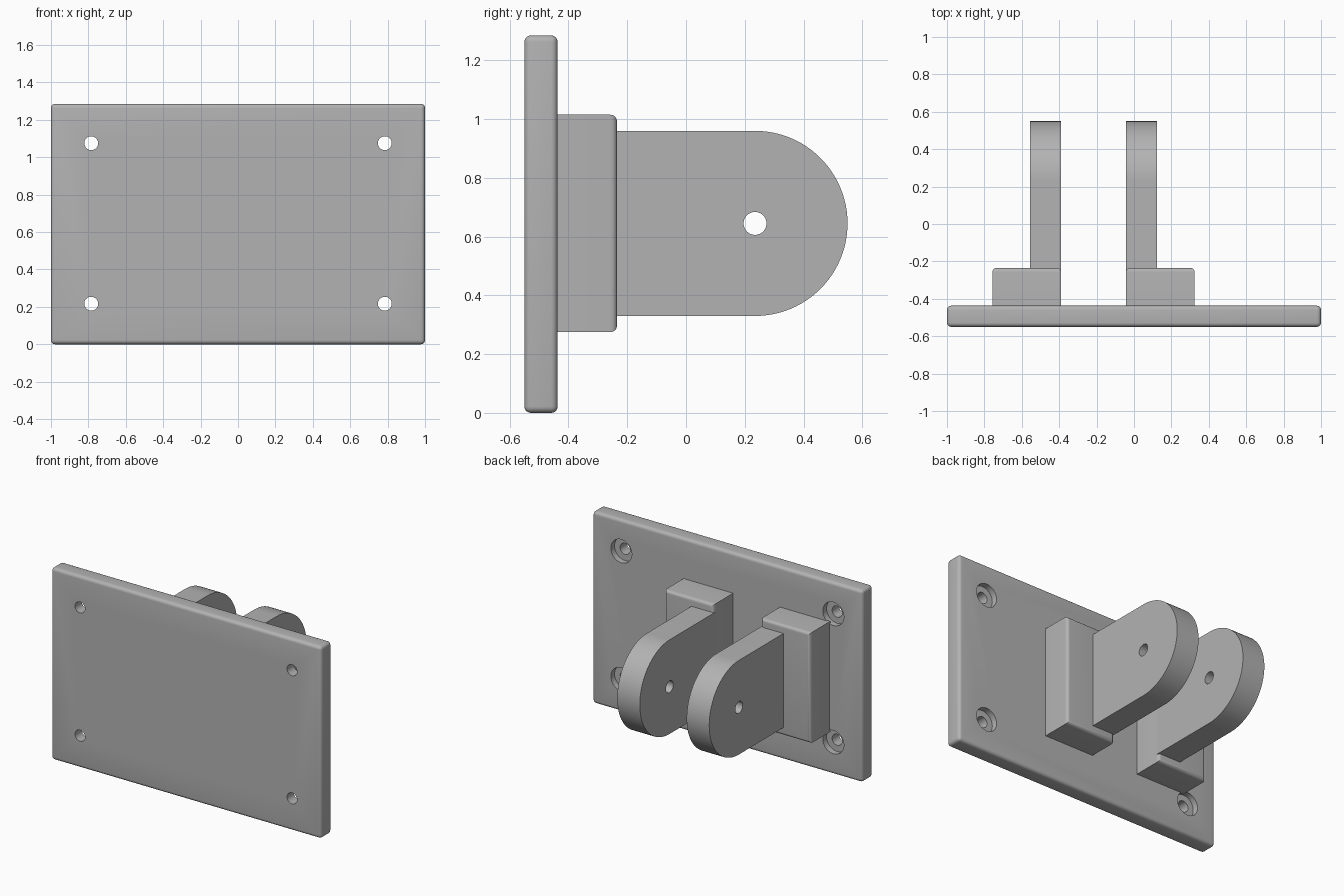
import bpy
import bmesh
import math
from mathutils import Matrix

if "Cube" in bpy.data.objects:
    bpy.data.objects.remove(bpy.data.objects["Cube"], do_unlink=True)

grey = bpy.data.materials.new("plain_grey")
grey.use_nodes = True
COLOUR = (0.45, 0.45, 0.45, 1)
grey.diffuse_color = COLOUR
grey.node_tree.nodes["Principled BSDF"].inputs["Base Color"].default_value = COLOUR


def add_object(name, bm):
    bmesh.ops.recalc_face_normals(bm, faces=bm.faces)
    mesh = bpy.data.meshes.new(name)
    bm.to_mesh(mesh)
    bm.free()
    mesh.materials.append(grey)
    obj = bpy.data.objects.new(name, mesh)
    bpy.context.collection.objects.link(obj)
    return obj


def box(name, low, high, bevel, rule):
    """Box between two corners, rounding the edges picked by the rule."""
    bm = bmesh.new()
    bmesh.ops.create_cube(bm, size=1)
    for v in bm.verts:
        v.co = [h if c > 0 else l for c, l, h in zip(v.co, low, high)]
    edges = [e for e in bm.edges if rule(e)]
    bmesh.ops.bevel(bm, geom=edges, offset=bevel, segments=5,
                    profile=0.5, affect='EDGES')
    return add_object(name, bm)


def cylinder(centre, radius, depth, axis):
    """Cutter lying along x or y."""
    bm = bmesh.new()
    turn = Matrix.Rotation(math.pi / 2, 4, 'Y' if axis == 'x' else 'X')
    bmesh.ops.create_cone(bm, cap_ends=True, segments=40, radius1=radius,
                          radius2=radius, depth=depth,
                          matrix=Matrix.Translation(centre) @ turn)
    return add_object("cutter", bm)


def activate(obj):
    bpy.ops.object.select_all(action='DESELECT')
    obj.select_set(True)
    bpy.context.view_layer.objects.active = obj


def cut(obj, cutter):
    activate(obj)
    mod = obj.modifiers.new("hole", 'BOOLEAN')
    mod.operation = 'DIFFERENCE'
    mod.solver = 'EXACT'
    mod.object = cutter
    bpy.ops.object.modifier_apply(modifier=mod.name)
    bpy.data.objects.remove(cutter, do_unlink=True)


def smooth(obj):
    activate(obj)
    bpy.ops.object.shade_smooth_by_angle(angle=math.radians(30))


# Mounting plate with four counterbored screw holes
BACK = -0.437
plate = box("mounting_plate", (-1, -0.55, 0), (1, BACK, 1.285), 0.022, lambda e: True)
for x in (-0.785, 0.785):
    for z in (0.217, 1.075):
        cut(plate, cylinder((x, -0.5, z), 0.037, 0.4, 'y'))
        cut(plate, cylinder((x, BACK, z), 0.078, 0.08, 'y'))
smooth(plate)

# Pivot position, lug radius and lug thickness
PIVOT_Y, PIVOT_Z, RADIUS, THICK = 0.235, 0.645, 0.315, 0.167


def lug(name, x):
    """Flat arm with a round end and a pivot hole."""
    bm = bmesh.new()
    profile = [(-0.3, PIVOT_Z - RADIUS)]
    for i in range(49):
        a = math.pi * (i / 48 - 0.5)
        profile.append((PIVOT_Y + RADIUS * math.cos(a), PIVOT_Z + RADIUS * math.sin(a)))
    profile.append((-0.3, PIVOT_Z + RADIUS))
    face = bm.faces.new([bm.verts.new((x, y, z)) for y, z in profile])
    side = bmesh.ops.extrude_face_region(bm, geom=[face])["geom"]
    bmesh.ops.translate(bm, vec=(THICK, 0, 0),
                        verts=[g for g in side if isinstance(g, bmesh.types.BMVert)])
    obj = add_object(name, bm)
    cut(obj, cylinder((x + THICK / 2, PIVOT_Y, PIVOT_Z), 0.039, 0.4, 'x'))
    smooth(obj)


# Two blocks, rounded on the back, each carrying a lug flush with its inner side
BLOCK_BACK = -0.235
for side, x0, lug_x in (("right", -0.757, -0.557), ("left", -0.043, -0.043)):
    block = box(side + "_block", (x0, BACK - 0.01, 0.275), (x0 + 0.367, BLOCK_BACK, 1.015),
                0.022, lambda e: all(v.co.y > BLOCK_BACK - 0.01 for v in e.verts))
    smooth(block)
    lug(side + "_lug", lug_x)
